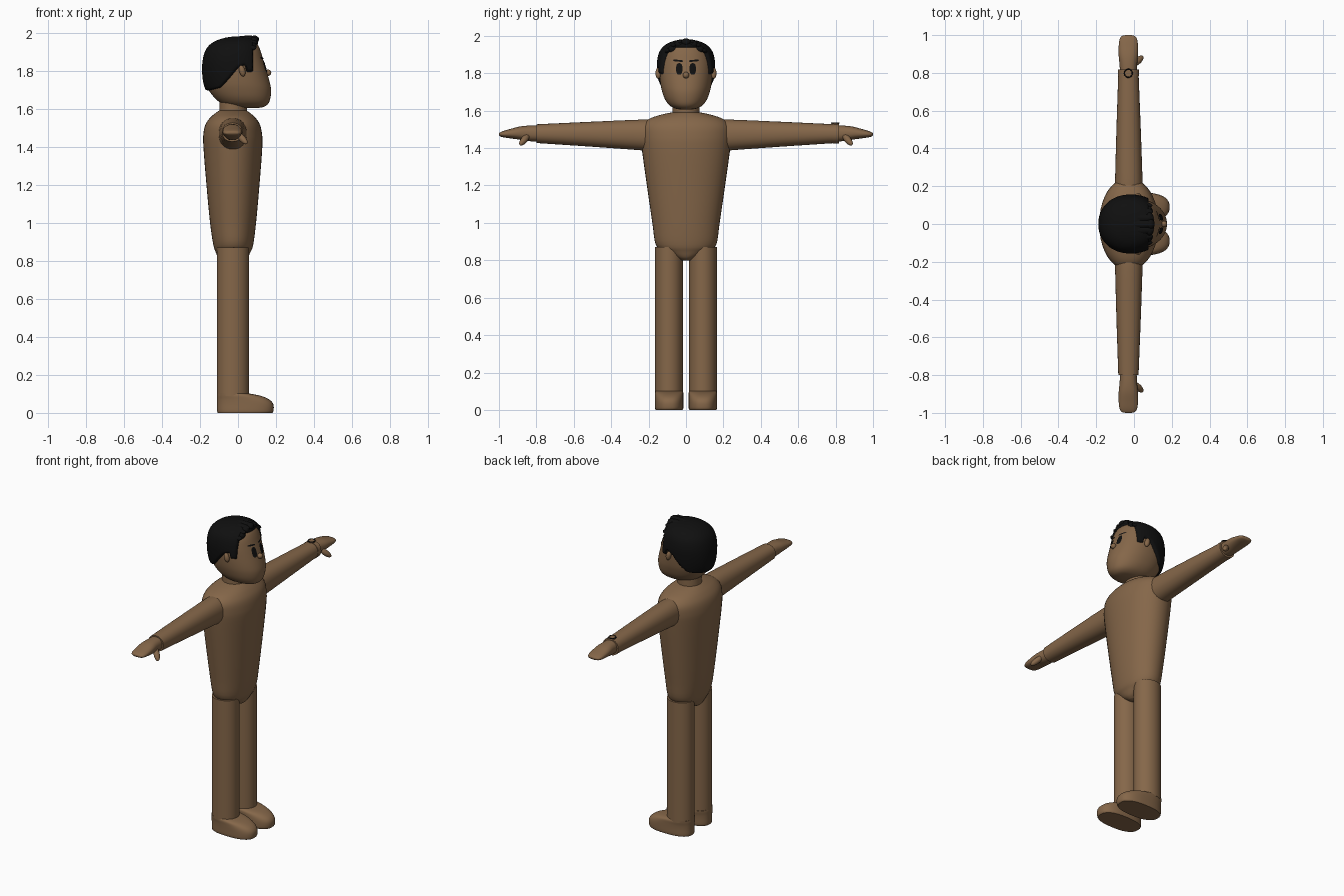
import bpy, bmesh, math
from mathutils import Vector
from mathutils.bvhtree import BVHTree

if "Cube" in bpy.data.objects:
    bpy.data.objects.remove(bpy.data.objects["Cube"])


def material(name, rgb):
    m = bpy.data.materials.new(name)
    m.diffuse_color = (*rgb, 1)
    m.use_nodes = True
    m.node_tree.nodes["Principled BSDF"].inputs["Base Color"].default_value = m.diffuse_color
    return m


SKIN = material("brown skin", (0.235, 0.135, 0.067))
BLACK = material("black hair", (0.005, 0.005, 0.005))


def finish(name, bm, mat, angle=40):
    bmesh.ops.recalc_face_normals(bm, faces=bm.faces)
    me = bpy.data.meshes.new(name)
    bm.to_mesh(me)
    bm.free()
    me.materials.append(mat)
    ob = bpy.data.objects.new(name, me)
    bpy.context.collection.objects.link(ob)
    bpy.ops.object.select_all(action='DESELECT')
    ob.select_set(True)
    bpy.context.view_layer.objects.active = ob
    bpy.ops.object.shade_smooth_by_angle(angle=math.radians(angle))
    return ob


def smooth_rows(rows, sub):
    """Catmull-Rom interpolation between cross-section rows."""
    out = []
    for i in range(len(rows) - 1):
        p0, p1 = rows[max(i - 1, 0)], rows[i]
        p2, p3 = rows[i + 1], rows[min(i + 2, len(rows) - 1)]
        for k in range(sub):
            t = k / sub
            out.append([0.5 * (2*b + (c - a)*t + (2*a - 5*b + 4*c - d)*t*t
                               + (3*b - a - 3*c + d)*t**3)
                        for a, b, c, d in zip(p0, p1, p2, p3)])
    return out + [list(rows[-1])]


def loft_mesh(rows, axis='z', sub=4, seg=40, power=2.0):
    """Rows: position, x min, x max, second-axis min, second-axis max."""
    bm = bmesh.new()
    rings = []
    for t, a0, a1, b0, b1 in smooth_rows(rows, sub):
        ring = []
        for k in range(seg):
            c, s = math.cos(k * math.tau / seg), math.sin(k * math.tau / seg)
            a = (a0 + a1) / 2 + (a1 - a0) / 2 * math.copysign(abs(c) ** (2 / power), c)
            b = (b0 + b1) / 2 + (b1 - b0) / 2 * math.copysign(abs(s) ** (2 / power), s)
            ring.append(bm.verts.new((a, b, t) if axis == 'z' else (a, t, b)))
        rings.append(ring)
    for r, q in zip(rings, rings[1:]):
        for k in range(seg):
            n = (k + 1) % seg
            bm.faces.new((r[k], r[n], q[n], q[k]))
    bm.faces.new(rings[0])
    bm.faces.new(rings[-1])
    bmesh.ops.recalc_face_normals(bm, faces=bm.faces)
    bm.normal_update()
    return bm


def loft(name, rows, mat=SKIN, **kw):
    return finish(name, loft_mesh(rows, **kw), mat)


def ellipsoid(name, loc, size, mat, rot=(0, 0, 0)):
    bpy.ops.mesh.primitive_uv_sphere_add(segments=24, ring_count=14, location=loc, rotation=rot)
    ob = bpy.context.object
    ob.name, ob.scale = name, size
    ob.data.materials.append(mat)
    bpy.ops.object.shade_smooth()
    return ob


# Torso and neck
body = [(.80, -.085, .03, .03), (.815, -.105, .05, .065), (.845, -.117, .065, .12),
        (.885, -.13, .08, .162), (1.0, -.147, .095, .18), (1.2, -.166, .113, .209),
        (1.4, -.182, .128, .237), (1.47, -.182, .126, .243), (1.52, -.17, .114, .236),
        (1.555, -.145, .09, .20), (1.578, -.118, .064, .135), (1.59, -.1, .045, .08)]
loft("torso", [(z, a, b, -w, w) for z, a, b, w in body], power=2.1)
loft("neck", [(1.56, -.098, .047, -.072, .072), (1.64, -.098, .047, -.072, .072)], sub=1)

for s, side in ((1, "left"), (-1, "right")):
    def legrow(z, x0, x1, i=.014, o=.166):
        return (z, x0, x1, *sorted((s * i, s * o)))

    # Leg and foot
    loft(side + "_leg", [legrow(.09, -.11, .058, .016, .165), legrow(.87, -.11, .058, .016, .165)], sub=1)
    loft(side + "_foot", [legrow(0, -.107, .18, .018, .163), legrow(.012, -.11, .187),
                          legrow(.045, -.11, .186), legrow(.07, -.11, .165),
                          legrow(.09, -.11, .12), legrow(.102, -.108, .058, .018, .162)], power=2.5)
    # Arm and mitten hand
    loft(side + "_arm", [(s * y, *r) for y, *r in (
        (.18, -.102, .047, 1.38, 1.55), (.24, -.1, .045, 1.388, 1.552),
        (.5, -.093, .036, 1.407, 1.541), (.8, -.083, .024, 1.427, 1.527))], axis='y', power=2.2)
    loft(side + "_hand", [(s * y, *r) for y, *r in (
        (.78, -.074, .014, 1.435, 1.52), (.84, -.076, .016, 1.437, 1.52),
        (.89, -.081, .021, 1.445, 1.515), (.94, -.081, .021, 1.452, 1.502),
        (.975, -.077, .017, 1.457, 1.492), (.994, -.066, .006, 1.463, 1.484),
        (1.0, -.045, -.015, 1.471, 1.478))], axis='y', power=2.3)
    a, b = Vector((.0, s * .845, 1.468)), Vector((.042, s * .883, 1.422))
    thumb = ellipsoid(side + "_thumb", (a + b) / 2, (.018, .018, .045), SKIN)
    thumb.rotation_euler = (b - a).to_track_quat('Z', 'Y').to_euler()
    # Ear
    ellipsoid(side + "_ear", (.022, s * .148, 1.80), (.016, .015, .03), SKIN, (0, -.25, 0))

# Wristwatch: strap, dial and dark rim on the left wrist
loft("watch_strap", [(.783, -.086, .027, 1.424, 1.53), (.817, -.085, .026, 1.425, 1.529)],
     axis='y', sub=1, power=2.2)
bpy.ops.mesh.primitive_cylinder_add(vertices=32, radius=.021, depth=.014, location=(-.03, .798, 1.528))
bpy.context.object.name = "watch_dial"
bpy.context.object.data.materials.append(SKIN)
bpy.ops.mesh.primitive_torus_add(major_radius=.021, minor_radius=.0035, major_segments=32,
                                 minor_segments=8, location=(-.03, .798, 1.534))
bpy.context.object.name = "watch_rim"
bpy.context.object.data.materials.append(BLACK)

# Head
skull = [(1.605, -.02, .11, .025), (1.612, -.05, .14, .06), (1.63, -.09, .161, .09),
         (1.66, -.125, .171, .112), (1.70, -.155, .174, .127), (1.74, -.17, .167, .136),
         (1.80, -.176, .150, .142), (1.86, -.172, .132, .142), (1.91, -.155, .117, .13),
         (1.942, -.12, .10, .102), (1.96, -.07, .07, .062), (1.967, -.03, .02, .02)]
skull = [(z, a, b, -w, w) for z, a, b, w in skull]
head = loft_mesh(skull, sub=5, seg=64, power=2.15)
tree = BVHTree.FromBMesh(head)
finish("head", head, SKIN)


def hairline(co):
    """Positive where hair grows, negative on the face and nape."""
    pts = ((-.2, 1.685), (-.09, 1.712), (-.05, 1.755), (.0, 1.815), (.035, 1.83), (.045, 1.795), (.2, 1.795))
    low = pts[-1][1]
    for (x0, z0), (x1, z1) in zip(pts, pts[1:]):
        if x0 <= co.x <= x1:
            low = z0 + (z1 - z0) * (co.x - x0) / (x1 - x0)
            break
    front = max(.078 - co.x, (co.z - 1.938) * 1.5)
    return min(co.z - low, front)


# Hair cap: the skull pushed out where hair grows, sunk inside elsewhere
hair = loft_mesh(skull, sub=8, seg=128, power=2.15)
moves = {v: max(-.012, min(.013, hairline(v.co) * 1.5)) for v in hair.verts}
for v, d in moves.items():
    v.co += v.normal * d
bmesh.ops.delete(hair, geom=[f for f in hair.faces if all(moves[v] <= -.011 for v in f.verts)],
                 context='FACES')
finish("hair_cap", hair, BLACK, 60)

# Swept locks over the top and brow
for i in range(-3, 4):
    u = i / 3
    ellipsoid("hair_lock", (.025 - .012 * abs(u), u * .098, 1.965 - .05 * u * u),
              (.085, .024, .019), BLACK, (-u * .6, -.09, 0))
for i in range(-2, 3):
    ellipsoid("fringe_lock", (.088 - .006 * abs(i), i * .036, 1.966 - .009 * i * i),
              (.022, .026, .02), BLACK, (-i * .25, .3, 0))


def face_plate(name, cy, cz, ry, rz, tilt=0, power=2.0):
    """Thin dark plate projected on to the front of the head."""
    bm = bmesh.new()
    seg, rings = 28, []

    def place(y, z):
        hit = tree.ray_cast(Vector((1, y, z)), Vector((-1, 0, 0)))[0]
        return bm.verts.new((hit.x + .004, y, z))

    for r in (.35, .7, 1):
        ring = []
        for k in range(seg):
            c, q = math.cos(k * math.tau / seg), math.sin(k * math.tau / seg)
            y = r * ry * math.copysign(abs(c) ** (2 / power), c)
            z = r * rz * math.copysign(abs(q) ** (2 / power), q)
            ring.append(place(cy + y, cz + z + tilt * y))
        rings.append(ring)
    bm.faces.new(rings[0])
    for r, q in zip(rings, rings[1:]):
        for k in range(seg):
            n = (k + 1) % seg
            bm.faces.new((r[k], q[k], q[n], r[n]))
    ob = finish(name, bm, BLACK)
    if ob.data.polygons[0].normal.x < 0:
        ob.data.flip_normals()


# Eyes, brows and nose
for s in (1, -1):
    face_plate("eye", s * .036, 1.823, .017, .031, power=2.6)
    face_plate("eyebrow", s * .042, 1.867, .027, .005, tilt=s * .08, power=3)
ellipsoid("nose", (.158, 0, 1.79), (.017, .017, .017), SKIN)
